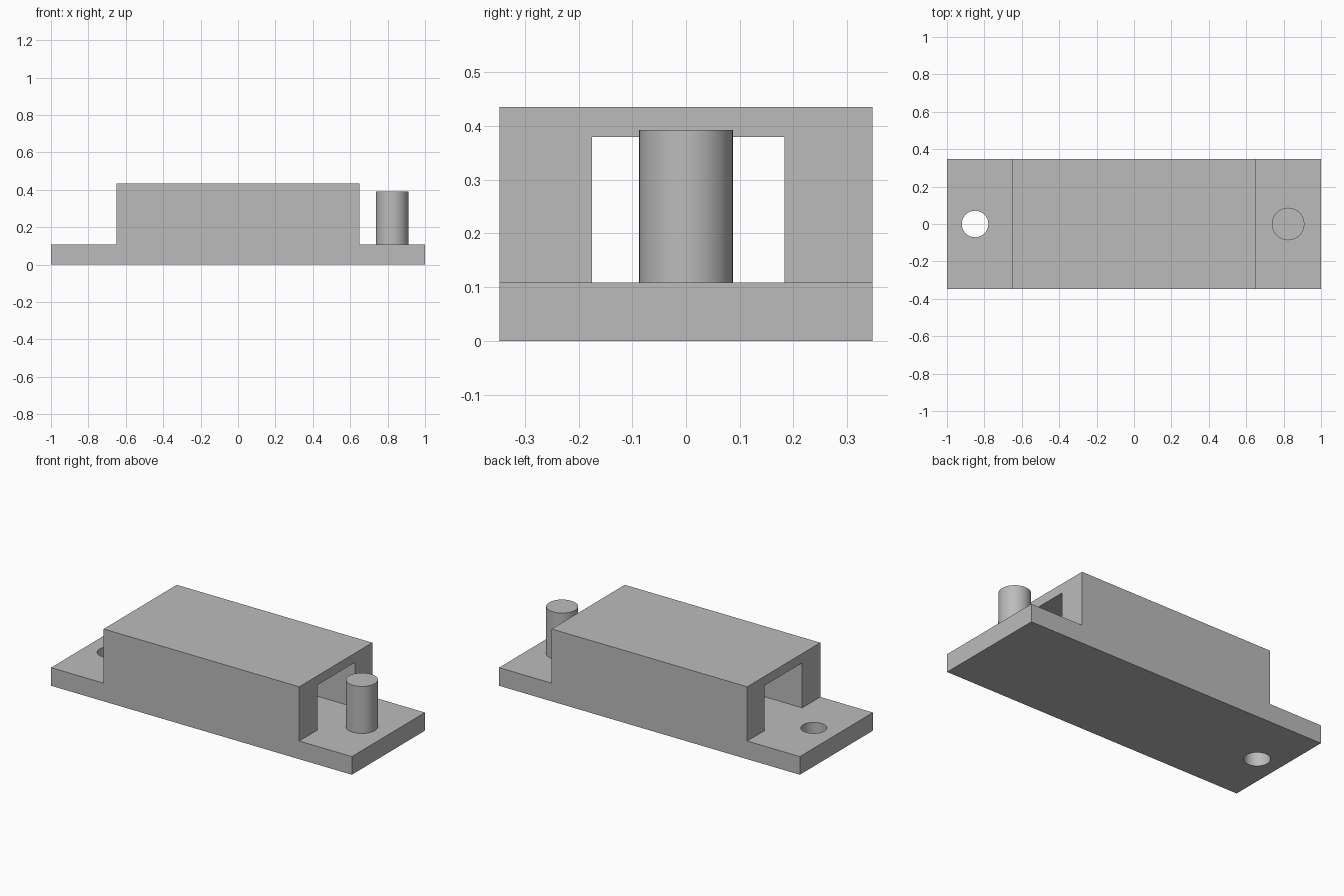
import bpy
import bmesh
import math
from mathutils import Matrix, Vector

cube = bpy.data.objects.get("Cube")
if cube:
    bpy.data.objects.remove(cube, do_unlink=True)

HALF_Y = 0.347
BASE_TOP = 0.109
ROOF_TOP = 0.435

grey = bpy.data.materials.new("plain grey")
grey.use_nodes = True
grey.diffuse_color = (0.5, 0.5, 0.5, 1)
grey.node_tree.nodes["Principled BSDF"].inputs["Base Color"].default_value = (0.5, 0.5, 0.5, 1)


def finish(name, bm):
    bmesh.ops.recalc_face_normals(bm, faces=bm.faces)
    mesh = bpy.data.meshes.new(name)
    bm.to_mesh(mesh)
    bm.free()
    mesh.materials.append(grey)
    obj = bpy.data.objects.new(name, mesh)
    bpy.context.collection.objects.link(obj)
    return obj


def extrude_x(name, profile, x0, x1):
    """Sweep a closed (y, z) outline along x."""
    bm = bmesh.new()
    face = bm.faces.new([bm.verts.new((x0, y, z)) for y, z in profile])
    swept = bmesh.ops.extrude_face_region(bm, geom=[face], use_keep_orig=True)
    verts = [g for g in swept["geom"] if isinstance(g, bmesh.types.BMVert)]
    bmesh.ops.translate(bm, verts=verts, vec=Vector((x1 - x0, 0, 0)))
    return finish(name, bm)


def cylinder(name, x, radius, z0, z1):
    bm = bmesh.new()
    bmesh.ops.create_cone(bm, cap_ends=True, segments=64, radius1=radius, radius2=radius,
                          depth=z1 - z0, matrix=Matrix.Translation((x, 0, (z0 + z1) / 2)))
    return finish(name, bm)


def smooth(obj):
    bpy.ops.object.select_all(action="DESELECT")
    obj.select_set(True)
    bpy.context.view_layer.objects.active = obj
    bpy.ops.object.shade_smooth_by_angle(angle=math.radians(30))


# Base plate with a round through hole on the right end
base = extrude_x("base_plate", [(-HALF_Y, 0), (HALF_Y, 0), (HALF_Y, BASE_TOP), (-HALF_Y, BASE_TOP)], -1, 1)
cutter = cylinder("hole_cutter", -0.85, 0.071, -0.1, 0.3)
cut = base.modifiers.new("hole", "BOOLEAN")
cut.operation = "DIFFERENCE"
cut.solver = "EXACT"
cut.object = cutter
bpy.context.view_layer.objects.active = base
bpy.ops.object.modifier_apply(modifier=cut.name)
bpy.data.objects.remove(cutter, do_unlink=True)
smooth(base)

# Tunnel housing, open at both ends
tunnel_right, tunnel_left, tunnel_top = -0.175, 0.183, 0.379
extrude_x("tunnel_housing", [
    (-HALF_Y, BASE_TOP), (-HALF_Y, ROOF_TOP), (HALF_Y, ROOF_TOP), (HALF_Y, BASE_TOP),
    (tunnel_left, BASE_TOP), (tunnel_left, tunnel_top),
    (tunnel_right, tunnel_top), (tunnel_right, BASE_TOP)], -0.65, 0.65)

# Upright peg on the left end
smooth(cylinder("peg", 0.824, 0.087, BASE_TOP, 0.392))
